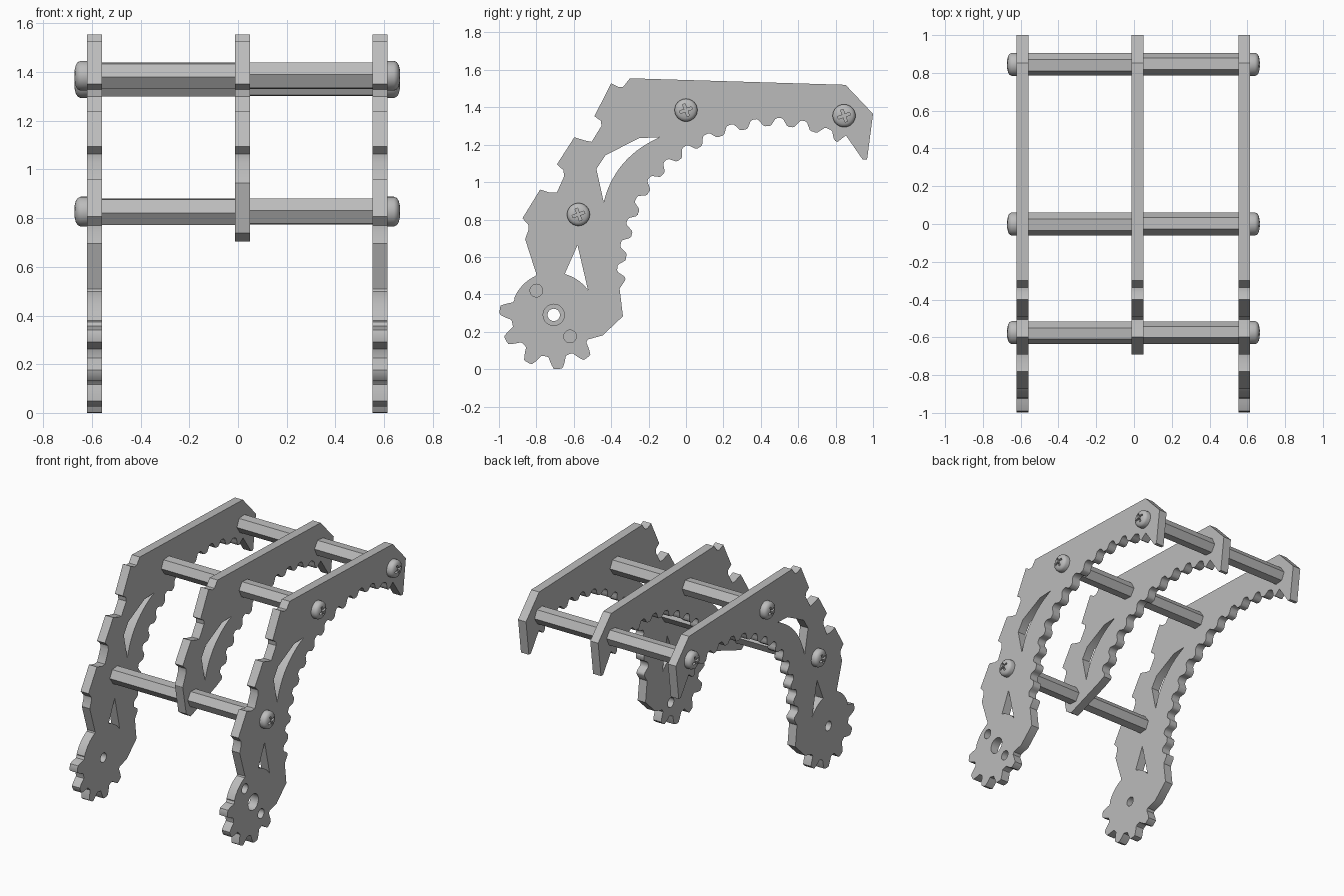
import bpy, bmesh, math
from mathutils import Vector, Matrix

cube = bpy.data.objects.get("Cube")
if cube:
    bpy.data.objects.remove(cube, do_unlink=True)

metal = bpy.data.materials.new("plain grey metal")
metal.use_nodes = True
GREY = (0.5, 0.5, 0.5, 1)
metal.diffuse_color = GREY
metal.node_tree.nodes["Principled BSDF"].inputs["Base Color"].default_value = GREY

HUB = Vector((-0.707, 0.29))
HUB_R, TOOTH = 0.226, 0.064


def add_object(name, mesh, matrix=None, angle=35):
    obj = bpy.data.objects.new(name, mesh)
    bpy.context.collection.objects.link(obj)
    if matrix:
        obj.matrix_world = matrix
    if not mesh.materials:
        mesh.materials.append(metal)
    bpy.ops.object.select_all(action='DESELECT')
    obj.select_set(True)
    bpy.context.view_layer.objects.active = obj
    bpy.ops.object.shade_smooth_by_angle(angle=math.radians(angle))
    return obj


def arc(center, radius, a, b, n):
    """Points on an arc, angles in degrees."""
    angles = [math.radians(a + (b - a) * i / n) for i in range(n + 1)]
    return [center + radius * Vector((math.cos(t), math.sin(t))) for t in angles]


def circle(center, radius, n=28):
    return arc(center, radius, 0, 360, n)[:-1]


def wave(u):
    """Rounded tooth height: 1 at whole numbers, 0 half way between."""
    return min(1, max(0, 0.5 + 0.75 * math.cos(2 * math.pi * u)))


def scallops(tips, depth=0.045, n=12):
    """Row of rounded teeth whose tips lie on the given points."""
    pts = []
    for a, b in zip(tips, tips[1:]):
        d = (b - a).normalized()
        inward = Vector((d.y, -d.x))
        for i in range(n):
            u = i / n
            pts.append(a.lerp(b, u) + inward * depth * (1 - wave(u)))
    return pts + [tips[-1]]


def gear_teeth(start, pitch, count, n=14):
    """Rounded teeth around the hub, running clockwise."""
    pts = []
    for i in range(-n // 2, count * n - n // 2 + 1):
        u = i / n
        t = math.radians(start - pitch * u)
        pts.append(HUB + (HUB_R + TOOTH * wave(u)) * Vector((math.cos(t), math.sin(t))))
    return pts


def vecs(*pairs):
    return [Vector(p) for p in pairs]


def slab_mesh(name, loops, thickness):
    """Extruded flat shape; the first loop is the outline, the rest are holes."""
    curve = bpy.data.curves.new(name, 'CURVE')
    curve.dimensions = '2D'
    curve.fill_mode = 'BOTH'
    curve.extrude = thickness / 2
    for loop in loops:
        spline = curve.splines.new('POLY')
        spline.points.add(len(loop) - 1)
        for point, p in zip(spline.points, loop):
            point.co = (p.x, p.y, 0, 1)
        spline.use_cyclic_u = True
    temp = bpy.data.objects.new(name, curve)
    mesh = bpy.data.meshes.new_from_object(temp)
    bpy.data.objects.remove(temp)
    bm = bmesh.new()
    bm.from_mesh(mesh)
    bmesh.ops.remove_doubles(bm, verts=bm.verts, dist=0.0002)
    bmesh.ops.recalc_face_normals(bm, faces=bm.faces)
    bm.to_mesh(mesh)
    bm.free()
    return mesh


def sideways(x, y=0, z=0):
    """Places a flat shape in the y-z plane at x."""
    turn = Matrix.Rotation(math.pi / 2, 4, 'Z') @ Matrix.Rotation(math.pi / 2, 4, 'X')
    return Matrix.Translation((x, y, z)) @ turn


# Shared outline pieces, as (y, z)
crown = vecs((-0.30, 1.555), (0.853, 1.52), (1.0, 1.365), (0.968, 1.12), (0.945, 1.12),
             (0.855, 1.25))
tips = vecs((0.81, 1.215), (0.68, 1.27), (0.56, 1.295), (0.435, 1.30), (0.31, 1.28),
            (0.185, 1.245), (0.07, 1.185), (-0.035, 1.12), (-0.125, 1.04),
            (-0.20, 0.945), (-0.255, 0.835), (-0.29, 0.72), (-0.32, 0.60), (-0.325, 0.475))
lower_back = vecs((-0.80, 0.508), (-0.86, 0.695), (-0.842, 0.745), (-0.842, 0.77),
                  (-0.874, 0.807), (-0.78, 0.96), (-0.725, 0.943))
upper_back = vecs((-0.69, 0.945), (-0.652, 1.03), (-0.655, 1.063), (-0.69, 1.095),
                  (-0.597, 1.24), (-0.54, 1.222), (-0.505, 1.215), (-0.452, 1.30),
                  (-0.455, 1.328), (-0.49, 1.352), (-0.40, 1.528), (-0.36, 1.508),
                  (-0.335, 1.51))

# Crescent slot with one curved edge
a, c, b = vecs((-0.14, 1.24), (-0.38, 1.134), (-0.44, 0.893))
slot = [a.lerp(c, i / 14).lerp(c.lerp(b, i / 14), i / 14) for i in range(15)]
slot += vecs((-0.479, 1.07), (-0.43, 1.144), (-0.25, 1.235))

# Triangular slot closed by the hub's rim
triangle = vecs((-0.58, 0.663)) + arc(HUB, HUB_R, 75, 36, 8)

# Outer plates
outer = (crown + scallops(tips) + vecs((-0.355, 0.43), (-0.337, 0.283), (-0.446, 0.18))
         + gear_teeth(308, 33.3, 5) + arc(HUB, HUB_R + 0.004, 157, 115, 10)
         + lower_back + upper_back)
pin_holes = [circle(Vector(p), 0.034) for p in ((-0.80, 0.42), (-0.62, 0.175))]
left_holes = [slot, triangle, circle(HUB, 0.057)] + pin_holes
right_holes = [slot, triangle, circle(HUB, 0.033)]
THICK = 0.062
add_object("left_plate", slab_mesh("left_plate", [outer] + left_holes, THICK), sideways(0.584))
add_object("right_plate", slab_mesh("right_plate", [outer] + right_holes, THICK), sideways(-0.59))

# Shorter middle plate
middle = (crown + scallops(tips[:11])
          + vecs((-0.31, 0.81), (-0.60, 0.705), (-0.65, 0.74)) + upper_back)
add_object("middle_plate", slab_mesh("middle_plate", [middle, slot], THICK), sideways(0.019))

# Screw head: turned dome with a cross recess
bm = bmesh.new()
profile = [(0.0, 0.0), (0.061, 0.0), (0.061, 0.027), (0.056, 0.038), (0.045, 0.046),
           (0.025, 0.051), (0.0, 0.053)]
verts = [bm.verts.new((r, 0, h)) for r, h in profile]
edges = [bm.edges.new(pair) for pair in zip(verts, verts[1:])]
bmesh.ops.spin(bm, geom=verts + edges, cent=(0, 0, 0), axis=(0, 0, 1),
               angle=2 * math.pi, steps=32)
bmesh.ops.remove_doubles(bm, verts=bm.verts, dist=0.0003)
bmesh.ops.recalc_face_normals(bm, faces=bm.faces)
blank_mesh = bpy.data.meshes.new("screw_blank")
bm.to_mesh(blank_mesh)
bm.free()
blank = add_object("screw_blank", blank_mesh)

L, W = 0.034, 0.007
cross = []
for k in range(4):
    quarter = Matrix.Rotation(math.radians(20 + 90 * k), 2)
    cross += [quarter @ v for v in vecs((W, -W), (L, -W), (L, W))]
cutter = add_object("recess_cutter", slab_mesh("recess_cutter", [cross], 0.06),
                    Matrix.Translation((0, 0, 0.062)))
cutter.hide_render = True
cut = blank.modifiers.new("recess", 'BOOLEAN')
cut.operation, cut.object, cut.solver = 'DIFFERENCE', cutter, 'EXACT'
graph = bpy.context.evaluated_depsgraph_get()
head_mesh = bpy.data.meshes.new_from_object(blank.evaluated_get(graph))
for helper in (blank, cutter):
    bpy.data.objects.remove(helper, do_unlink=True)


def hex_bar(name, x0, x1, y, z, turn):
    bm = bmesh.new()
    bmesh.ops.create_cone(bm, cap_ends=True, segments=6, radius1=0.06, radius2=0.06,
                          depth=x1 - x0)
    mesh = bpy.data.meshes.new(name)
    bm.to_mesh(mesh)
    bm.free()
    spin = Matrix.Rotation(math.radians(turn), 4, 'Z')
    add_object(name, mesh, sideways((x0 + x1) / 2, y, z) @ spin)


# Spacer bars with a screw at each end
for place, y, z in (("top", 0.0, 1.385), ("rear", 0.845, 1.355), ("front", -0.575, 0.827)):
    hex_bar(place + "_right_bar", -0.559, -0.012, y, z, 35)
    hex_bar(place + "_left_bar", 0.05, 0.553, y, z, 26)
    add_object(place + "_left_screw", head_mesh, sideways(0.614, y, z), 30)
    flip = Matrix.Rotation(math.pi, 4, 'Y')
    add_object(place + "_right_screw", head_mesh, sideways(-0.62, y, z) @ flip, 30)
